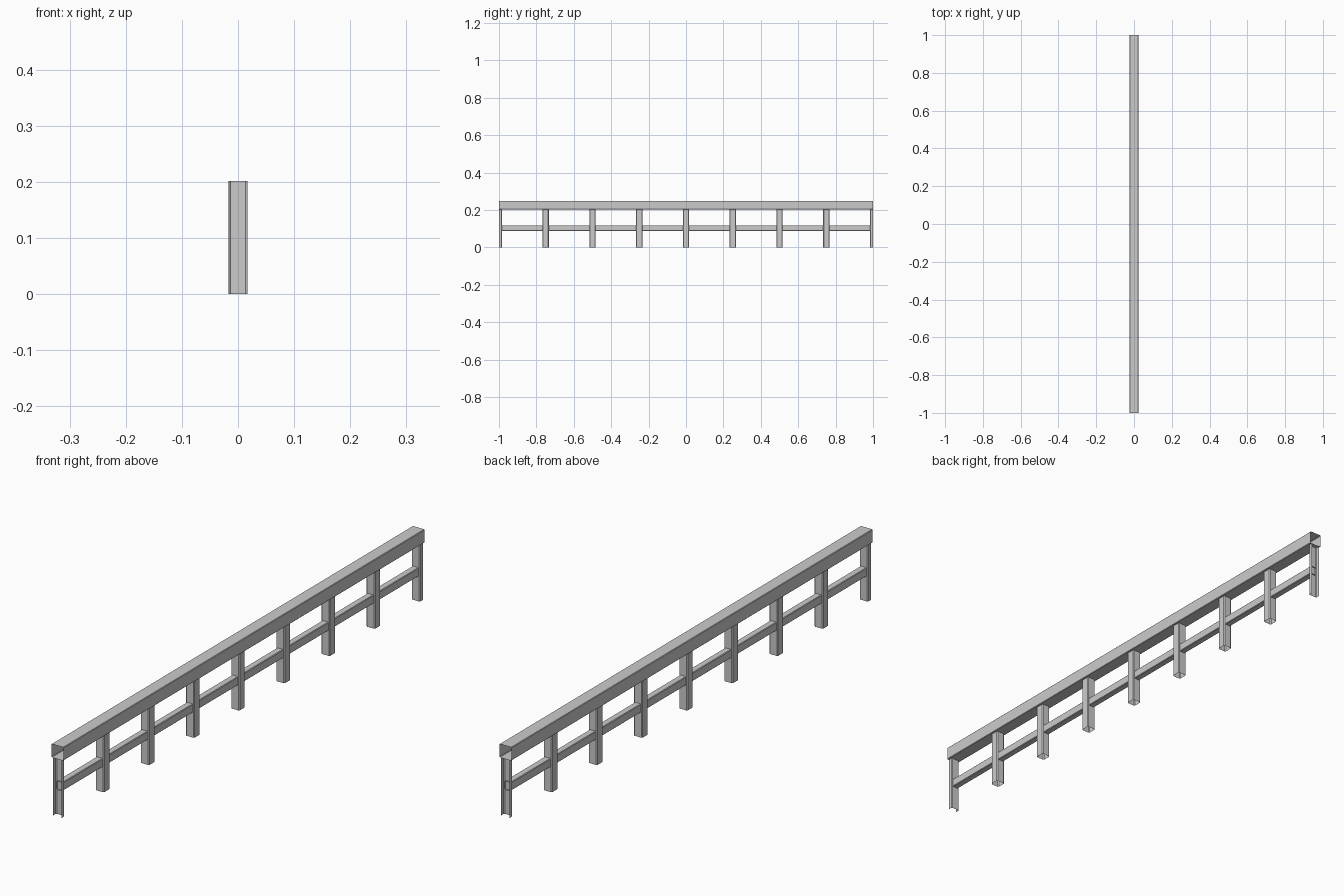
import bpy
import bmesh
from mathutils import Vector

if "Cube" in bpy.data.objects:
    bpy.data.objects.remove(bpy.data.objects["Cube"], do_unlink=True)

GREY = (0.6, 0.6, 0.6)
mat = bpy.data.materials.new("plain_grey")
mat.use_nodes = True
mat.diffuse_color = (*GREY, 1)
mat.node_tree.nodes["Principled BSDF"].inputs["Base Color"].default_value = (*GREY, 1)


def box_profile(half_u, half_v, chamfer):
    """Counter-clockwise rectangle with small chamfered corners."""
    a, b, c = half_u, half_v, chamfer
    return [(a, c - b), (a, b - c), (a - c, b), (c - a, b),
            (-a, b - c), (-a, c - b), (c - a, -b), (a - c, -b)]


def sweep(name, profile, origin, u, v, travel, closed=True):
    """Open-ended sheet made by pushing a profile along a straight line."""
    bm = bmesh.new()
    origin, u, v, travel = map(Vector, (origin, u, v, travel))
    near = [bm.verts.new(origin + u * p + v * q) for p, q in profile]
    far = [bm.verts.new(vert.co + travel) for vert in near]
    count = len(profile)
    for i in range(count if closed else count - 1):
        j = (i + 1) % count
        bm.faces.new((near[i], near[j], far[j], far[i]))
    mesh = bpy.data.meshes.new(name)
    bm.to_mesh(mesh)
    bm.free()
    mesh.materials.append(mat)
    obj = bpy.data.objects.new(name, mesh)
    bpy.context.collection.objects.link(obj)
    return obj


X, Y, Z = (1, 0, 0), (0, 1, 0), (0, 0, 1)
POST_HALF, POST_HEIGHT, CHAMFER = 0.0165, 0.202, 0.003

# Hollow rails running the whole length
sweep("top_rail", box_profile(0.0235, 0.0235, 0.002),
      (0, 1, 0.2255), X, Z, (0, -2, 0))
sweep("middle_rail", box_profile(0.012, 0.015, 0.002),
      (0, 0.988, 0.103), X, Z, (0, -1.976, 0))

# Full posts between the ends
post = box_profile(POST_HALF, POST_HALF, CHAMFER)
for i in range(-3, 4):
    sweep(f"post_{i + 4}", post, (0, i * 0.25, 0), X, Y, (0, 0, POST_HEIGHT))

# Half posts at the ends, open outwards
h, c = POST_HALF, CHAMFER
channel = [(h, 0), (h, h - c), (h - c, h), (c - h, h), (-h, h - c), (-h, 0)]
sweep("front_end_post", channel, (0, -1, 0), X, Y, (0, 0, POST_HEIGHT), closed=False)
sweep("back_end_post", channel, (0, 1, 0), (-1, 0, 0), (0, -1, 0),
      (0, 0, POST_HEIGHT), closed=False)
